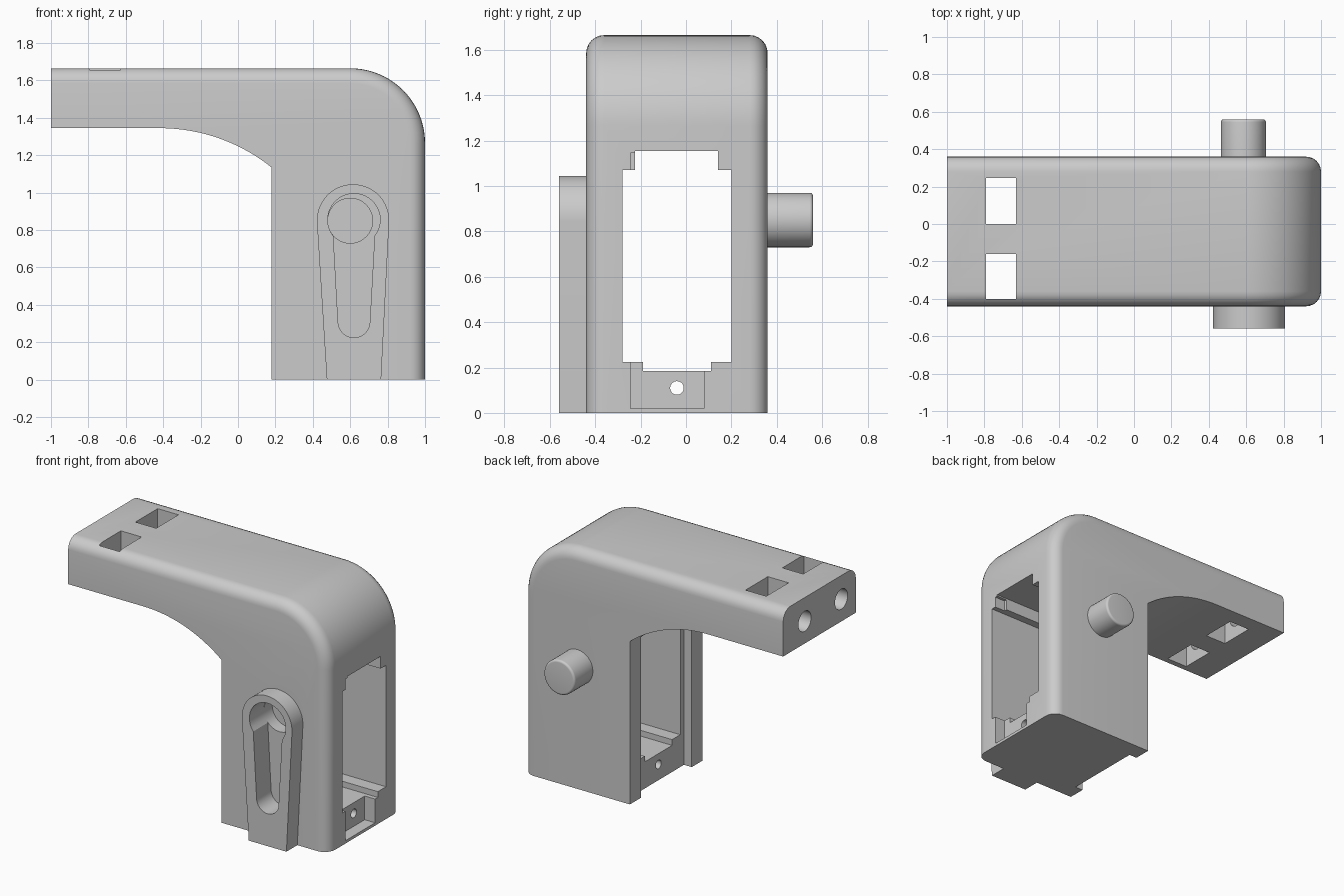
import bpy, bmesh, math

cube = bpy.data.objects.get("Cube")
if cube:
    bpy.data.objects.remove(cube, do_unlink=True)

grey = bpy.data.materials.new("matte grey")
grey.use_nodes = True
COLOUR = (0.6, 0.6, 0.6, 1)
grey.diffuse_color = COLOUR
grey.node_tree.nodes["Principled BSDF"].inputs["Base Color"].default_value = COLOUR


def arc(cx, cz, r, start, end, n):
    """Points on a circular arc, angles in degrees."""
    return [(cx + r * math.cos(math.radians(start + (end - start) * i / n)),
             cz + r * math.sin(math.radians(start + (end - start) * i / n))) for i in range(n + 1)]


def prism(name, points, lo, hi, axis="y", round_edges=None, radius=0.08):
    """Extrude a closed outline along x (outline is y,z) or y (outline is x,z)."""
    place = (lambda p, d: (p[0], d, p[1])) if axis == "y" else (lambda p, d: (d, p[0], p[1]))
    bm = bmesh.new()
    face = bm.faces.new([bm.verts.new(place(p, lo)) for p in points])
    out = bmesh.ops.extrude_face_region(bm, geom=[face])["geom"]
    for v in out:
        if isinstance(v, bmesh.types.BMVert):
            v.co["xyz".index(axis)] = hi
    bmesh.ops.recalc_face_normals(bm, faces=bm.faces)
    if round_edges:
        edges = [e for e in bm.edges if round_edges(e)]
        bmesh.ops.bevel(bm, geom=edges, offset=radius, segments=6, profile=0.5, affect="EDGES")
    mesh = bpy.data.meshes.new(name)
    bm.to_mesh(mesh)
    bm.free()
    obj = bpy.data.objects.new(name, mesh)
    bpy.context.collection.objects.link(obj)
    mesh.materials.append(grey)
    return obj


def box(name, x, y, z):
    return prism(name, [(x[0], z[0]), (x[1], z[0]), (x[1], z[1]), (x[0], z[1])], *y)


def disc(cx, cz, r, n=40):
    return arc(cx, cz, r, 0, 360, n)[:-1]


def combine(target, tool, operation="DIFFERENCE"):
    mod = target.modifiers.new(tool.name, "BOOLEAN")
    mod.operation, mod.solver, mod.object = operation, "EXACT", tool
    bpy.context.view_layer.objects.active = target
    bpy.ops.object.modifier_apply(modifier=mod.name)
    bpy.data.objects.remove(tool, do_unlink=True)


FRONT, BACK, TOP = -0.44, 0.36, 1.665

# Bracket: upright leg, curved shoulder and flat arm
outline = [(-1, 1.345), (-1, TOP)] + arc(0.6, 1.265, 0.4, 90, 0, 20)
outline += [(1, 0), (0.18, 0)] + arc(-0.42, 0.385, 0.96, 51.3, 90, 20)


def outer_rim(e):
    a, b = (v.co for v in e.verts)
    same_side = abs(a.y - b.y) < 1e-4
    on_outside = all(p.z > TOP - 1e-3 or p.x > 0.59 for p in (a, b))
    return same_side and on_outside and not (a.z < 0.01 and b.z < 0.01)


bracket = prism("bracket", outline, FRONT, BACK, round_edges=outer_rim)

# Window through the leg, stepped at top and bottom
window = [(-0.28, 0.225), (-0.19, 0.225), (-0.19, 0.185), (0.11, 0.185), (0.11, 0.225), (0.2, 0.225),
          (0.2, 1.07), (0.14, 1.07), (0.14, 1.155), (-0.225, 1.155), (-0.225, 1.07), (-0.28, 1.07)]
combine(bracket, prism("window_cutter", window, -0.3, 1.2, "x"))

# Shallow channel on the inner face, and pockets in the outer face
combine(bracket, box("channel_cutter", (-0.2, 0.24), (-0.32, 0.24), (-0.1, 1.12)))
combine(bracket, box("lower_pocket_cutter", (0.92, 1.1), (-0.245, 0.08), (0.02, 0.3)))
combine(bracket, box("upper_pocket_cutter", (0.92, 1.1), (-0.245, -0.2), (1.0, 1.145)))
combine(bracket, prism("screw_hole_cutter", disc(-0.04, 0.11, 0.03, 20), 0.1, 0.96, "x"))

# Arm slots and the round holes leading into them from the end
for y0, y1 in ((0, 0.245), (-0.4, -0.16)):
    combine(bracket, box("arm_slot_cutter", (-0.79, -0.63), (y0, y1), (1.2, 1.8)))
    combine(bracket, prism("end_hole_cutter", disc((y0 + y1) / 2, 1.5, 0.07, 28), -1.1, -0.7, "x"))

# Tapered boss on the front with a keyhole slot and a blind socket
boss = [(0.475, 0), (0.765, 0)] + arc(0.615, 0.852, 0.193, -2, 182, 28)
combine(bracket, prism("boss", boss, -0.56, FRONT + 0.03), "UNION")
keyhole = arc(0.62, 0.31, 0.085, 180, 360, 16) + arc(0.62, 0.855, 0.14, -38, 218, 32)
combine(bracket, prism("keyhole_cutter", keyhole, -0.7, -0.4))
combine(bracket, prism("socket_cutter", disc(0.6, 0.85, 0.12), -0.7, -0.31))

# Round peg on the back
peg = prism("peg", disc(0.585, 0.85, 0.12), BACK - 0.02, 0.56, radius=0.015,
            round_edges=lambda e: all(v.co.y > 0.55 for v in e.verts))

for obj in (bracket, peg):
    bpy.ops.object.select_all(action="DESELECT")
    obj.select_set(True)
    bpy.context.view_layer.objects.active = obj
    bpy.ops.object.shade_smooth_by_angle(angle=math.radians(30))
